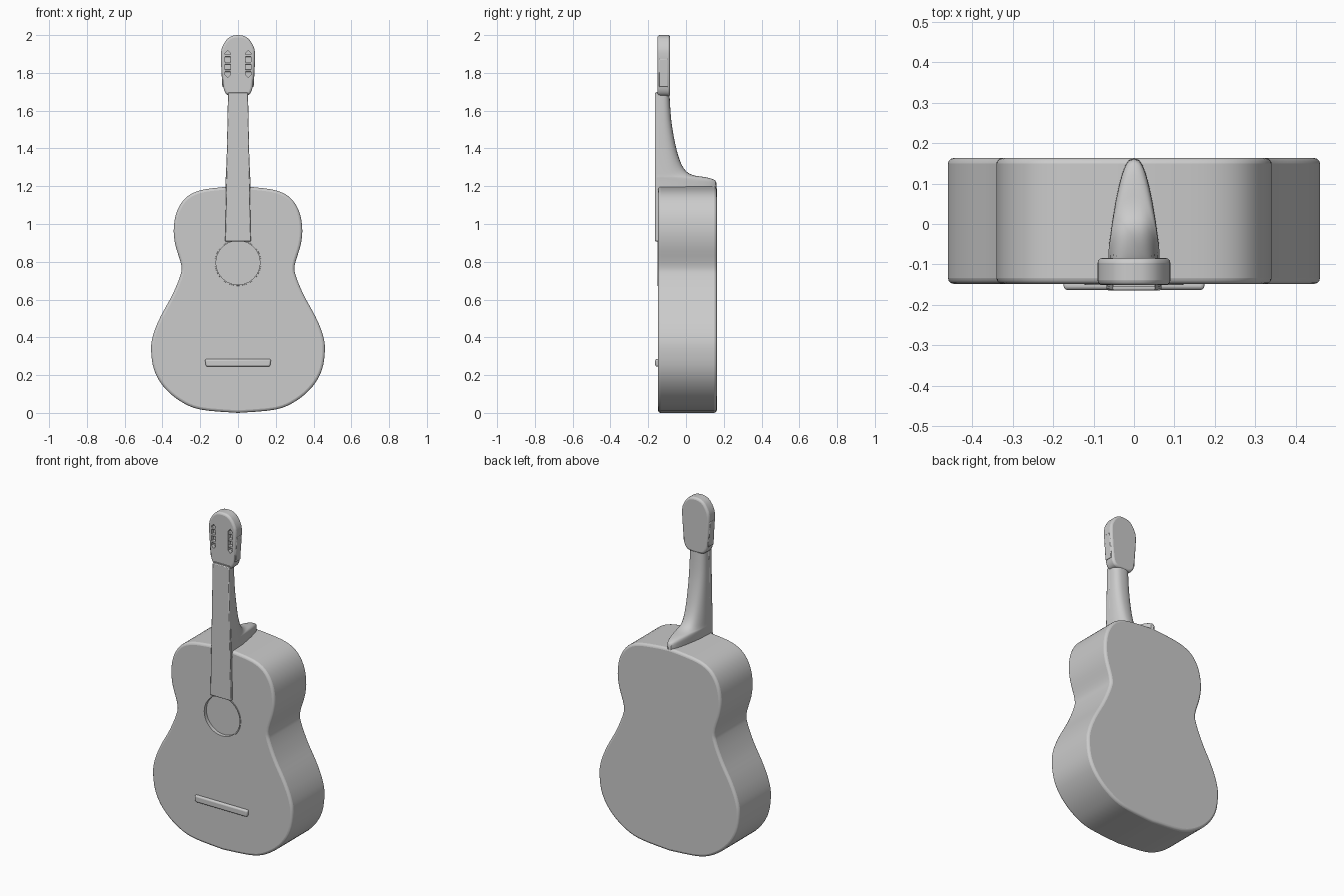
import bpy, bmesh, math
from mathutils import Vector

cube = bpy.data.objects.get("Cube")
if cube:
    bpy.data.objects.remove(cube, do_unlink=True)

grey = bpy.data.materials.new("plain grey")
grey.use_nodes = True
grey.diffuse_color = (0.6, 0.6, 0.6, 1)
grey.node_tree.nodes["Principled BSDF"].inputs["Base Color"].default_value = (0.6, 0.6, 0.6, 1)


def smooth_path(points, steps=4):
    """Catmull-Rom curve through the points."""
    pts = [Vector(p) for p in points]
    out = []
    for i in range(len(pts) - 1):
        a, b, c, d = pts[max(i - 1, 0)], pts[i], pts[i + 1], pts[min(i + 2, len(pts) - 1)]
        for s in range(steps):
            t = s / steps
            out.append(0.5 * (2 * b + (c - a) * t + (2 * a - 5 * b + 4 * c - d) * t * t
                              + (3 * b - a - 3 * c + d) * t ** 3))
    return out + [pts[-1]]


def mirrored(half):
    """Closed outline from a right half running from bottom centre to top centre."""
    return half + [Vector((-p.x, p.y)) for p in reversed(half) if p.x > 0.001]


def loft(name, rings):
    """Skin a list of equal rings and cap both ends."""
    bm = bmesh.new()
    rows = [[bm.verts.new(p) for p in ring] for ring in rings]
    n = len(rows[0])
    for low, high in zip(rows, rows[1:]):
        for i in range(n):
            j = (i + 1) % n
            bm.faces.new((low[i], low[j], high[j], high[i]))
    bm.faces.new(rows[0])
    bm.faces.new(rows[-1])
    bmesh.ops.recalc_face_normals(bm, faces=bm.faces)
    mesh = bpy.data.meshes.new(name)
    bm.to_mesh(mesh)
    bm.free()
    obj = bpy.data.objects.new(name, mesh)
    bpy.context.collection.objects.link(obj)
    mesh.materials.append(grey)
    return obj


def plate(name, outline, front, back):
    """Extrude an x-z outline along y."""
    return loft(name, [[(p[0], y, p[1]) for p in outline] for y in (front, back)])


def circle(x, z, r, n=40):
    return [(x + r * math.cos(2 * math.pi * i / n), z + r * math.sin(2 * math.pi * i / n))
            for i in range(n)]


def bevel(obj, width, segments=3):
    m = obj.modifiers.new("soft edges", "BEVEL")
    m.width, m.segments = width, segments
    m.limit_method, m.angle_limit = "ANGLE", math.radians(45)


def cut(obj, cutter):
    m = obj.modifiers.new("recess", "BOOLEAN")
    m.operation, m.object, m.solver = "DIFFERENCE", cutter, "EXACT"
    cutter.hide_render = True
    cutter.hide_set(True)


def shade(obj):
    bpy.ops.object.select_all(action="DESELECT")
    obj.select_set(True)
    bpy.context.view_layer.objects.active = obj
    bpy.ops.object.shade_smooth_by_angle(angle=math.radians(35))


# Body with waist and shallow sound hole
body_half = smooth_path([(0, 0), (0.2, 0.018), (0.31, 0.065), (0.395, 0.14), (0.445, 0.23),
                         (0.46, 0.34), (0.447, 0.42), (0.41, 0.51), (0.35, 0.62),
                         (0.308, 0.72), (0.3, 0.78), (0.332, 0.89), (0.34, 0.98),
                         (0.322, 1.07), (0.275, 1.14), (0.2, 1.178), (0.08, 1.195), (0, 1.2)])
body = plate("body", mirrored(body_half), -0.148, 0.163)
bevel(body, 0.014)
hole = plate("sound_hole_cutter", circle(0, 0.795, 0.118), -0.2, -0.128)
cut(body, hole)

# Raised rim around the sound hole
rim = loft("sound_hole_rim", [[(x, y, z) for x, z in circle(0, 0.795, r)]
                              for r, y in ((0.116, -0.13), (0.116, -0.151),
                                           (0.122, -0.151), (0.124, -0.14))])
bm = bmesh.new()
bm.from_mesh(rim.data)
bmesh.ops.delete(bm, geom=[f for f in bm.faces if len(f.verts) > 4], context="FACES_ONLY")
bm.to_mesh(rim.data)
bm.free()

# Neck sweeping back into the heel: height, back depth, half width
neck_path = smooth_path([(1.7, -0.088, 0.052), (1.55, -0.078, 0.055), (1.42, -0.056, 0.058),
                         (1.33, -0.03, 0.061), (1.28, 0.0, 0.063), (1.258, 0.04, 0.064),
                         (1.248, 0.1, 0.065), (1.238, 0.14, 0.065), (1.22, 0.16, 0.065),
                         (1.16, 0.162, 0.066)])


def neck_ring(z, back, width, front=-0.155, n=16):
    ring = [(-width, front, z), (width, front, z)]
    for i in range(n + 1):
        a = math.pi * i / n
        c, s = math.cos(a), math.sin(a)
        y = front + 0.02 + (back - front - 0.02) * s ** 0.75
        taper = 1 - 0.35 * max(0, y + 0.08) / 0.24
        ring.append((math.copysign(abs(c) ** 0.75, c) * width * taper, y, z))
    return ring


neck = loft("neck", [neck_ring(*p) for p in neck_path])

# Fretboard running down to the sound hole
fretboard = plate("fretboard", [(-0.068, 0.908), (0.068, 0.908), (0.053, 1.695), (-0.053, 1.695)],
                  -0.164, -0.135)
bevel(fretboard, 0.004, 2)

# Headstock with two slots
head_half = smooth_path([(0, 1.675), (0.05, 1.68), (0.072, 1.705), (0.08, 1.75), (0.086, 1.82),
                         (0.09, 1.9), (0.082, 1.94), (0.058, 1.978), (0.03, 1.996), (0, 2.0)])
headstock = plate("headstock", mirrored(head_half), -0.151, -0.084)
bevel(headstock, 0.012)
parts = [body, rim, neck, fretboard, headstock]

for side, label in ((1, "left"), (-1, "right")):
    x = side * 0.055
    slot_outline = [(x + 0.014 * dx, z) for dx, z in
                    ((-1, 1.79), (0, 1.776), (1, 1.79), (1, 1.905), (0, 1.919), (-1, 1.905))]
    cut(headstock, plate(label + "_slot_cutter", slot_outline, -0.2, -0.13))
    # String rollers and tuner strip
    for k in range(3):
        roller = plate(f"{label}_roller_{k + 1}",
                       [(x - 0.018, 1.805 + 0.04 * k), (x + 0.018, 1.805 + 0.04 * k),
                        (x + 0.018, 1.818 + 0.04 * k), (x - 0.018, 1.818 + 0.04 * k)],
                       -0.149, -0.128)
        bevel(roller, 0.003, 2)
        parts.append(roller)
    strip = plate(label + "_tuner_strip", [(side * 0.075, 1.725), (side * 0.083, 1.725),
                                           (side * 0.091, 1.875), (side * 0.075, 1.875)],
                  -0.142, -0.094)
    bevel(strip, 0.004, 2)
    parts.append(strip)

# Bridge bar
bridge = plate("bridge", [(-0.17, 0.245), (0.17, 0.245), (0.175, 0.285), (-0.175, 0.285)],
               -0.163, -0.14)
bevel(bridge, 0.009)
parts.append(bridge)

for part in parts:
    shade(part)
